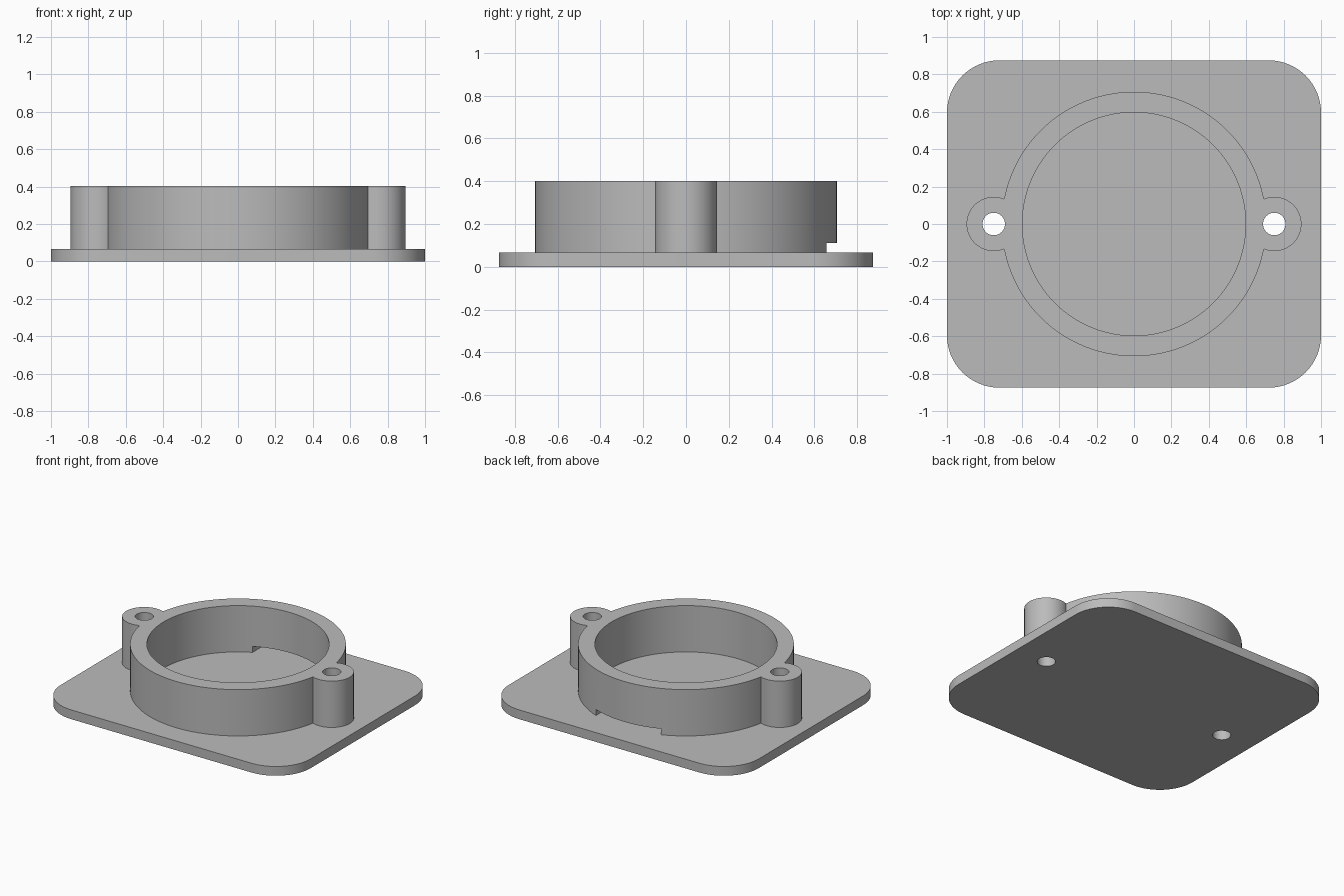
import bpy
import math

cube = bpy.data.objects.get("Cube")
if cube:
    bpy.data.objects.remove(cube, do_unlink=True)

PLATE_TOP, TOP = 0.067, 0.402
BOSS_X = 0.75

grey = bpy.data.materials.new("plain grey")
grey.use_nodes = True
colour = (0.5, 0.5, 0.5, 1)
grey.diffuse_color = colour
grey.node_tree.nodes["Principled BSDF"].inputs["Base Color"].default_value = colour


def prism(name, outline, z0, z1):
    """Extrude a counter-clockwise outline between two heights."""
    n = len(outline)
    verts = [(x, y, z) for z in (z0, z1) for x, y in outline]
    faces = [tuple(reversed(range(n))), tuple(range(n, 2 * n))]
    faces += [(i, (i + 1) % n, (i + 1) % n + n, i + n) for i in range(n)]
    mesh = bpy.data.meshes.new(name)
    mesh.from_pydata(verts, [], faces)
    mesh.materials.append(grey)
    obj = bpy.data.objects.new(name, mesh)
    bpy.context.collection.objects.link(obj)
    return obj


def arc(cx, cy, r, start, end, steps):
    angles = [start + (end - start) * i / steps for i in range(steps + 1)]
    return [(cx + r * math.cos(a), cy + r * math.sin(a)) for a in angles]


def cylinder(name, cx, r, z0, z1, sides=64):
    return prism(name, arc(cx, 0, r, 0, math.tau, sides)[:-1], z0, z1)


def combine(target, tool, operation):
    """Apply a boolean and discard the tool."""
    tool.hide_render = True
    mod = target.modifiers.new("boolean", 'BOOLEAN')
    mod.operation, mod.solver, mod.object = operation, 'EXACT', tool
    bpy.context.view_layer.objects.active = target
    bpy.ops.object.modifier_apply(modifier=mod.name)
    bpy.data.objects.remove(tool, do_unlink=True)


# Base plate with rounded corners
half_x, half_y, corner = 1.0, 0.875, 0.28
outline = []
for k, (sx, sy) in enumerate([(1, 1), (-1, 1), (-1, -1), (1, -1)]):
    start = k * math.pi / 2
    outline += arc(sx * (half_x - corner), sy * (half_y - corner), corner,
                   start, start + math.pi / 2, 16)
plate = prism("base_plate", outline, 0, PLATE_TOP)

# Round collar with a screw boss on each side
collar = cylinder("collar", 0, 0.707, PLATE_TOP, TOP, 128)
for side in (-1, 1):
    combine(collar, cylinder("boss", side * BOSS_X, 0.145, PLATE_TOP, TOP), 'UNION')

# Open bore and the low slot through the back wall
combine(collar, cylinder("bore", 0, 0.597, -0.1, 0.6, 128), 'DIFFERENCE')
slot = prism("slot", [(-0.26, 0.3), (0.26, 0.3), (0.26, 0.9), (-0.26, 0.9)], -0.1, 0.11)
combine(collar, slot, 'DIFFERENCE')

# Screw holes through bosses and plate
for part in (plate, collar):
    for side in (-1, 1):
        combine(part, cylinder("hole", side * BOSS_X, 0.06, -0.1, 0.6, 48), 'DIFFERENCE')

# Smooth round walls, sharp rims
for part in (plate, collar):
    bpy.ops.object.select_all(action='DESELECT')
    part.select_set(True)
    bpy.context.view_layer.objects.active = part
    bpy.ops.object.shade_smooth_by_angle(angle=math.radians(30))
